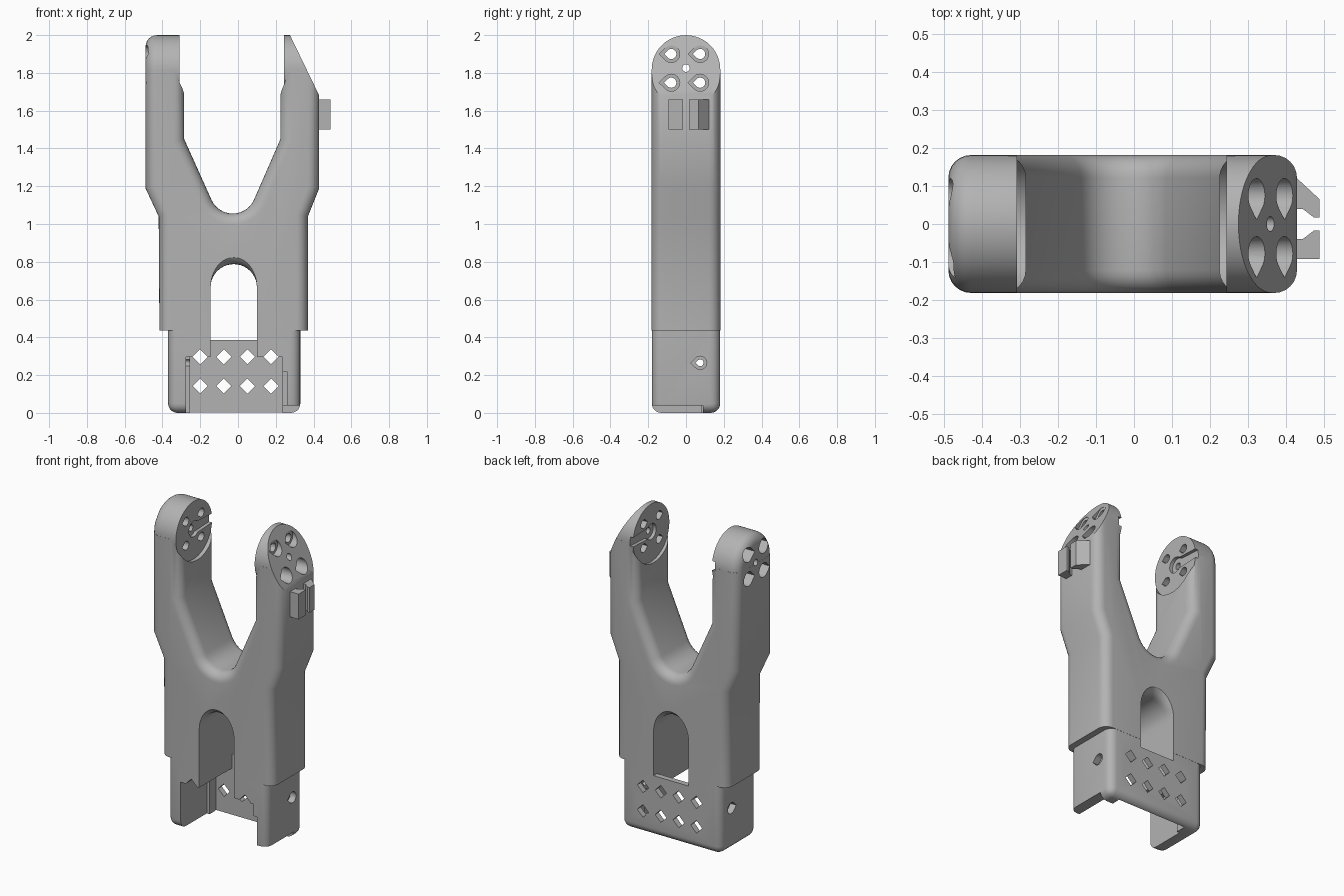
import bpy, bmesh
from math import cos, sin, radians

cube = bpy.data.objects.get("Cube")
if cube:
    bpy.data.objects.remove(cube, do_unlink=True)

grey = bpy.data.materials.new("matte_grey")
grey.use_nodes = True
grey.diffuse_color = (0.45, 0.45, 0.45, 1)
grey.node_tree.nodes["Principled BSDF"].inputs["Base Color"].default_value = (0.45, 0.45, 0.45, 1)

PLACE = {"x": lambda a, b, t: (t, a, b),
         "y": lambda a, b, t: (a, t, b),
         "z": lambda a, b, t: (a, b, t)}
HALF = 0.182      # half depth of the body
HUB_Z = 1.818     # height of the arm hubs


def arc(cx, cz, r, start, end, n, rz=None):
    rz = rz or r
    angles = [radians(start + (end - start) * i / n) for i in range(n + 1)]
    return [(cx + r * cos(a), cz + rz * sin(a)) for a in angles]


def loft(name, rings, axis, bevel=0, bevel_at=None):
    """Skin matching outlines given as (position, points); optionally round the end rims."""
    bm = bmesh.new()
    loops = [[bm.verts.new(PLACE[axis](a, b, t)) for a, b in pts] for t, pts in rings]
    n = len(loops[0])
    for low, high in zip(loops, loops[1:]):
        for i in range(n):
            j = (i + 1) % n
            bm.faces.new((low[i], low[j], high[j], high[i]))
    caps = [bm.faces.new(loops[0]), bm.faces.new(loops[-1])]
    bmesh.ops.recalc_face_normals(bm, faces=bm.faces[:])
    if bevel:
        rim = [e for k in (bevel_at or (0, 1)) for e in caps[k].edges]
        bmesh.ops.bevel(bm, geom=rim, offset=bevel, segments=6, profile=0.5,
                        affect='EDGES', clamp_overlap=False)
    mesh = bpy.data.meshes.new(name)
    bm.to_mesh(mesh)
    bm.free()
    mesh.materials.append(grey)
    obj = bpy.data.objects.new(name, mesh)
    bpy.context.collection.objects.link(obj)
    return obj


def prism(name, pts, axis, lo, hi, **kw):
    return loft(name, [(lo, pts), (hi, pts)], axis, **kw)


def box(name, x, y, z):
    return prism(name, [(x[0], y[0]), (x[1], y[0]), (x[1], y[1]), (x[0], y[1])], "z", *z)


def combine(target, other, operation='DIFFERENCE'):
    other.hide_render = True
    mod = target.modifiers.new("combine", 'BOOLEAN')
    mod.operation, mod.solver, mod.object = operation, 'EXACT', other
    bpy.context.view_layer.objects.active = target
    bpy.ops.object.modifier_apply(modifier=mod.name)
    bpy.data.objects.remove(other, do_unlink=True)


def disc(cy, cz, r, n=32):
    return arc(cy, cz, r, 0, 360 - 360 / n, n - 1)


def teardrop(cy, cz, r):
    return arc(cy, cz, r, -135, 135, 18) + [(cy - 1.42 * r, cz)]


# Forked body with rounded edges
outline = [(-0.415, 0.3), (-0.42, 1.04), (-0.49, 1.19), (-0.49, 1.95),
           (-0.285, 1.95), (-0.285, 1.45)]
outline += arc(-0.028, 1.178, 0.123, 204.4, 335.6, 12)
outline += [(0.225, 1.45), (0.225, 1.95), (0.43, 1.95), (0.43, 1.19), (0.37, 1.04), (0.37, 0.3)]
body = prism("forked_body", outline, "y", -HALF, HALF, bevel=0.06)
combine(body, box("skirt_cut", (-1, 1), (-1, 1), (0, 0.435)))
combine(body, box("arm_top_cut", (-1, 1), (-1, 1), (HUB_Z, 3)))

# Round recess on the inside of each arm, then the round hub ends
combine(body, prism("hub_recess", disc(0, HUB_Z, 0.184, 48), "x", -0.31, 0.245))
for lo, hi, rim in ((-0.4895, -0.309, (0,)), (0.244, 0.4295, (1,))):
    hub = prism("hub", disc(0, HUB_Z, HALF - 0.0005, 64), "x", lo, hi, bevel=0.06, bevel_at=rim)
    combine(body, hub, 'UNION')

# Sloped outside of the left hub
slope = [(0.435, 1.67), (0.251, 2.05), (0.7, 2.05), (0.7, 1.67)]
combine(body, prism("slope_cut", slope, "y", -0.4, 0.4))

# Narrower base block
e = HALF - 0.001
base = box("base_block", (-0.37, 0.33), (-e, e), (0, 0.6))
mod = base.modifiers.new("round", 'BEVEL')
mod.width, mod.segments = 0.05, 5
bpy.context.view_layer.objects.active = base
bpy.ops.object.modifier_apply(modifier=mod.name)
combine(body, base, 'UNION')

# Arched opening with a flared crown
rings = []
for i in range(-10, 11):
    y = i * 0.02
    flare = 0.035 * (max(0, abs(y) - 0.13) / 0.052) ** 2
    crown = arc(-0.0225, 0.665, 0.1225, 0, 180, 20, 0.1225 + flare)
    rings.append((y, [(0.1, 0.385)] + crown + [(-0.145, 0.385)]))
combine(body, loft("arch_cut", rings, "y"))

# Open pocket in front of the back plate, with side ledges
PLATE = 0.145
for x, y, z in (((-0.145, 0.1), PLATE, (0.2, 0.45)),
                ((-0.255, 0.235), PLATE, (-0.1, 0.295)),
                ((-0.275, 0.2), 0.08, (-0.1, 0.297)),
                ((0.2, 0.26), 0.08, (-0.1, 0.22)),
                ((0.2, 0.5), 0.09, (-0.1, 0.04))):
    combine(body, box("pocket_cut", x, (-0.5, y), z))

# Diamond holes
for x in (-0.2, -0.075, 0.05, 0.175):
    for z in (0.142, 0.297):
        combine(body, prism("diamond_cut", disc(x, z, 0.04, 4), "y", -0.4, 0.4))

# Screw holes in the arms and the base, with wider outer seats
holes = [(y, z, 0.027, 0.045, -0.37, 0.3) for y in (-0.078, 0.075) for z in (1.748, 1.9)]
holes.append((0.075, 0.265, 0.018, 0.035, -0.33, 0.29))
for y, z, r, seat, left, right in holes:
    combine(body, prism("screw_cut", teardrop(y, z, r), "x", -1, 1))
    combine(body, prism("seat_cut", teardrop(y, z, seat), "x", -1, left))
    combine(body, prism("seat_cut", teardrop(y, z, seat), "x", right, 1))
combine(body, prism("axle_cut", disc(0, 1.825, 0.02, 16), "x", -1, 1))

# Lever slots in the inner hub faces
slot = arc(0, 1.825, 0.05, 45, 315, 16) + [(0.25, 1.8), (0.25, 1.85)]
combine(body, prism("slot_cut", slot, "x", -0.33, 0.265))

# Cable clip on the left arm
hook = [(0.49, 0.065), (0.49, 0.017), (0.475, 0.017), (0.445, 0.04), (0.42, 0.04)]
rear = prism("clip_rear", [(0.42, 0.13)] + hook, "z", 1.5, 1.66)
front = prism("clip_front", [(0.42, -0.093)] + [(x, -y if y < 0.06 else -0.093) for x, y in hook],
              "z", 1.5, 1.66)

for obj in (body, rear, front):
    bpy.ops.object.select_all(action='DESELECT')
    obj.select_set(True)
    bpy.context.view_layer.objects.active = obj
    bpy.ops.object.shade_smooth_by_angle(angle=radians(30))
